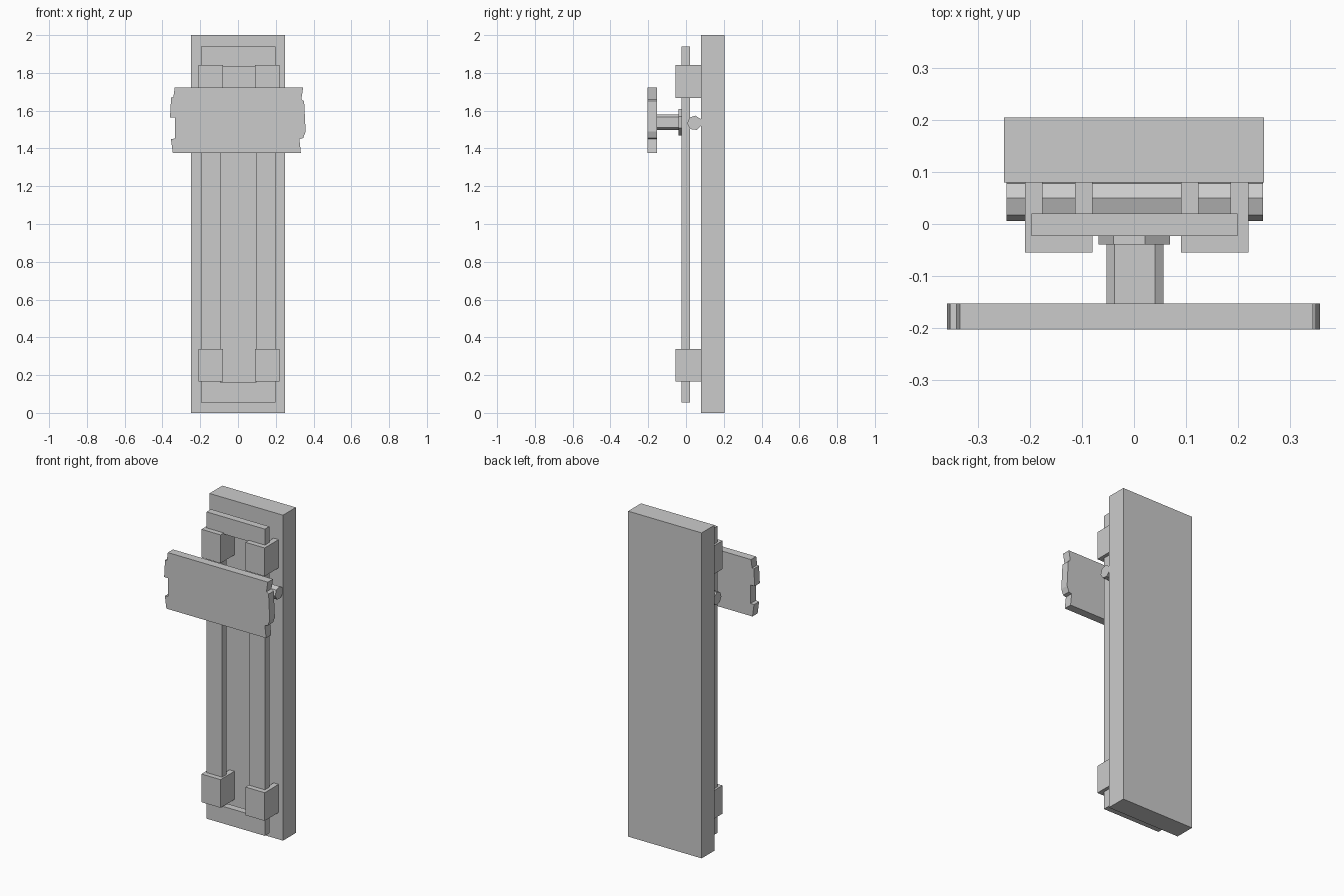
import bpy
import math

if "Cube" in bpy.data.objects:
    bpy.data.objects.remove(bpy.data.objects["Cube"])

ROD_Z = 1.535


def prism(name, profile, axis, lo, hi):
    """Extrude a 2D outline along an axis: x uses (y,z), y uses (x,z), z uses (x,y)."""
    place = {'x': lambda a, b, t: (t, a, b),
             'y': lambda a, b, t: (a, t, b),
             'z': lambda a, b, t: (a, b, t)}[axis]
    n = len(profile)
    verts = [place(a, b, t) for t in (lo, hi) for a, b in profile]
    faces = [tuple(range(n)), tuple(range(2 * n - 1, n - 1, -1))]
    faces += [(i, n + i, n + (i + 1) % n, (i + 1) % n) for i in range(n)]
    mesh = bpy.data.meshes.new(name)
    # the winding is flipped for some axes and outlines
    area = sum(profile[i - 1][0] * profile[i][1] - profile[i][0] * profile[i - 1][1]
               for i in range(n))
    outward = (area > 0) == (axis == 'y')
    mesh.from_pydata(verts, [], faces if outward else [f[::-1] for f in faces])
    obj = bpy.data.objects.new(name, mesh)
    bpy.context.collection.objects.link(obj)
    return obj


def box(name, x0, x1, y0, y1, z0, z1):
    return prism(name, [(x0, y0), (x1, y0), (x1, y1), (x0, y1)], 'z', z0, z1)


def ngon(cx, cy, r, n, start):
    return [(cx + r * math.cos(math.radians(start + 360 * i / n)),
             cy + r * math.sin(math.radians(start + 360 * i / n))) for i in range(n)]


# backing board
box("back_board", -0.25, 0.25, 0.08, 0.205, 0, 2)

# slotted frame: outer rectangle with an open slot
outer = [(-0.197, 0.055), (0.199, 0.055), (0.199, 1.94), (-0.197, 1.94)]
slot = [(-0.092, 0.16), (0.095, 0.16), (0.095, 1.835), (-0.092, 1.835)]
verts = [(x, y, z) for y in (-0.023, 0.02) for x, z in outer + slot]
faces = []
for i in range(4):
    j = (i + 1) % 4
    faces += [(i, j, 4 + j, 4 + i), (8 + j, 8 + i, 12 + i, 12 + j),
              (j, i, 8 + i, 8 + j), (4 + i, 4 + j, 12 + j, 12 + i)]
mesh = bpy.data.meshes.new("slotted_frame")
mesh.from_pydata(verts, [], faces)
bpy.context.collection.objects.link(bpy.data.objects.new("slotted_frame", mesh))

# four U-shaped brackets holding the frame to the board
for side, x in (("left", -0.145), ("right", 0.155)):
    for level, z0, z1 in (("lower", 0.165, 0.338), ("upper", 1.668, 1.842)):
        w, g = 0.065, 0.031
        u = [(x - w, -0.055), (x + w, -0.055), (x + w, 0.08), (x + g, 0.08),
             (x + g, -0.021), (x - g, -0.021), (x - g, 0.08), (x - w, 0.08)]
        prism(f"{side}_{level}_bracket", u, 'z', z0, z1)

# seven-sided cross rod behind the frame
prism("cross_rod", ngon(0.045, ROD_Z, 0.039, 7, 83), 'x', -0.245, 0.248)

# collar and chamfered stem carrying the handle plate
prism("stem_collar", ngon(0.004, 1.54, 0.072, 7, 76), 'y', -0.039, 0.01)
stem = [(0.04, -0.041), (0.057, -0.028), (0.057, 0.028), (0.04, 0.041),
        (-0.038, 0.041), (-0.053, 0.028), (-0.053, -0.028), (-0.038, -0.041)]
prism("stem", [(x, z + 1.539) for x, z in stem], 'y', -0.156, -0.036)

# handle plate with ragged ends
plate = [(-0.345, 1.375), (0.333, 1.375), (0.325, 1.45), (0.345, 1.455),
         (0.358, 1.49), (0.35, 1.65), (0.335, 1.66), (0.345, 1.722),
         (-0.335, 1.722), (-0.342, 1.672), (-0.354, 1.67), (-0.36, 1.565),
         (-0.333, 1.565), (-0.333, 1.452), (-0.355, 1.45)]
prism("handle_plate", plate, 'y', -0.203, -0.153)
